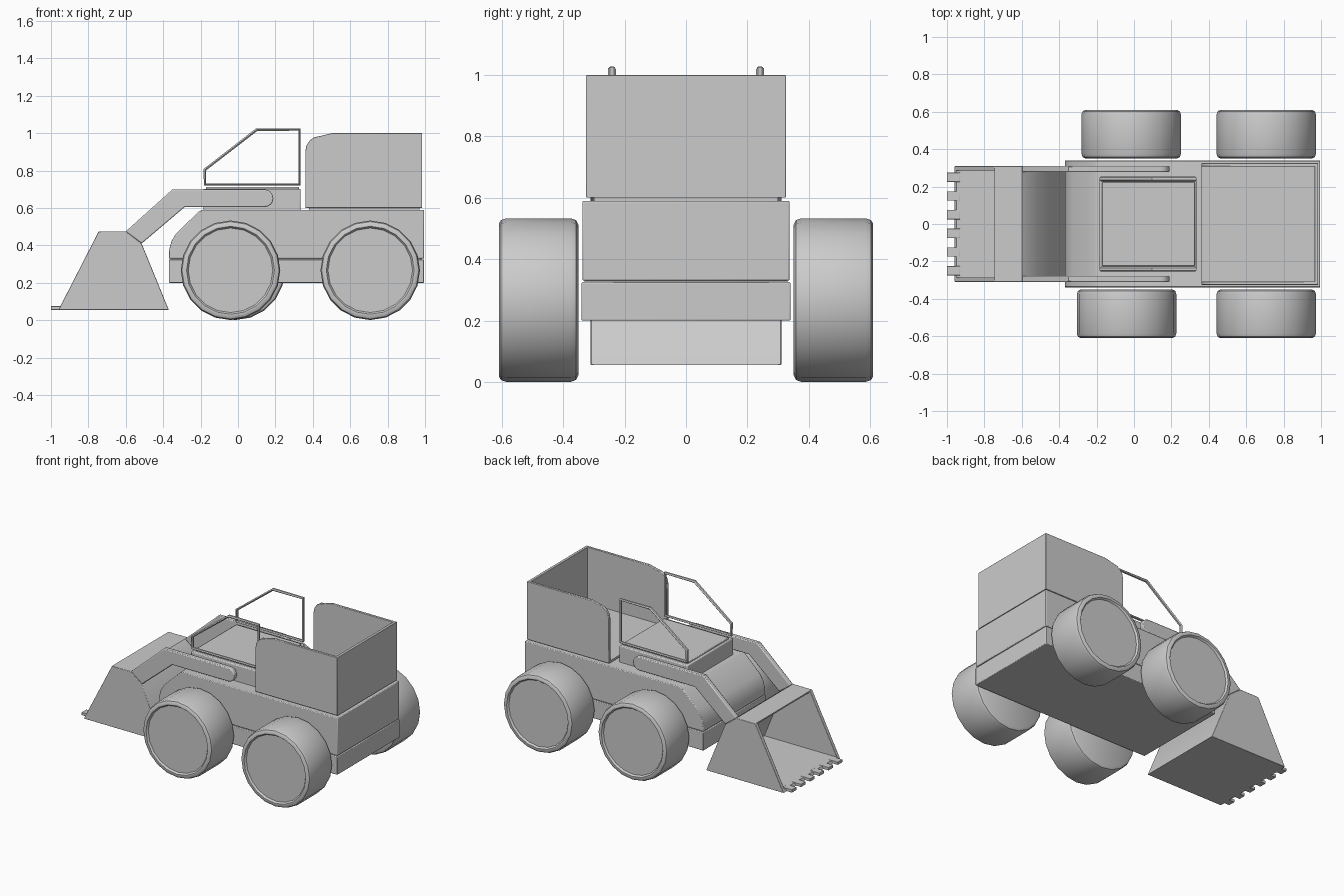
import bpy, bmesh, math
from mathutils import Matrix

if "Cube" in bpy.data.objects:
    bpy.data.objects.remove(bpy.data.objects["Cube"], do_unlink=True)

grey = bpy.data.materials.new("plain grey")
grey.use_nodes = True
grey.diffuse_color = (0.6, 0.6, 0.6, 1)
grey.node_tree.nodes["Principled BSDF"].inputs["Base Color"].default_value = (0.6, 0.6, 0.6, 1)


def finish(obj, bevel=0.0, angle=35):
    """Apply colour, softened edges and shading."""
    if not obj.data.materials:
        obj.data.materials.append(grey)
    if bevel:
        mod = obj.modifiers.new("edge", "BEVEL")
        mod.width = bevel
        mod.segments = 2
        mod.limit_method = "ANGLE"
        mod.angle_limit = math.radians(50)
    bpy.ops.object.select_all(action="DESELECT")
    obj.select_set(True)
    bpy.context.view_layer.objects.active = obj
    bpy.ops.object.shade_smooth_by_angle(angle=math.radians(angle))
    return obj


def add_mesh(name, bm):
    bmesh.ops.recalc_face_normals(bm, faces=bm.faces)
    mesh = bpy.data.meshes.new(name)
    bm.to_mesh(mesh)
    bm.free()
    obj = bpy.data.objects.new(name, mesh)
    bpy.context.collection.objects.link(obj)
    return obj


def prism(name, outline, y0, y1, bevel=0.004):
    """Extrude a side outline (x, z) across the width."""
    bm = bmesh.new()
    face = bm.faces.new([bm.verts.new((x, y0, z)) for x, z in outline])
    new = bmesh.ops.extrude_face_region(bm, geom=[face])["geom"]
    verts = [v for v in new if isinstance(v, bmesh.types.BMVert)]
    bmesh.ops.translate(bm, verts=verts, vec=(0, y1 - y0, 0))
    return finish(add_mesh(name, bm), bevel)


def block(name, x0, x1, y0, y1, z0, z1, bevel=0.003):
    return prism(name, [(x0, z0), (x1, z0), (x1, z1), (x0, z1)], y0, y1, bevel)


def arc(cx, cz, r, start, end, steps):
    angles = [math.radians(start + (end - start) * i / steps) for i in range(steps + 1)]
    return [(cx + r * math.cos(a), cz + r * math.sin(a)) for a in angles]


def wheel(name, x, side):
    """Spin a tyre section, with a recessed hub disc on the outer face."""
    section = [(0, 0.35), (0.245, 0.35), (0.260, 0.358), (0.266, 0.375),
               (0.266, 0.585), (0.260, 0.602), (0.248, 0.609), (0.235, 0.609),
               (0.226, 0.597), (0, 0.597)]
    bm = bmesh.new()
    verts = [bm.verts.new((r, y * side, 0)) for r, y in section]
    edges = [bm.edges.new(pair) for pair in zip(verts, verts[1:])]
    bmesh.ops.spin(bm, geom=verts + edges, cent=(0, 0, 0), axis=(0, 1, 0),
                   angle=math.tau, steps=20, use_duplicate=False)
    bmesh.ops.remove_doubles(bm, verts=bm.verts, dist=0.0005)
    bmesh.ops.transform(bm, matrix=Matrix.Translation((x, 0, 0.267)), verts=bm.verts)
    finish(add_mesh(name, bm), angle=40)


# Chassis and body
block("lower_chassis", -0.37, 0.995, -0.34, 0.34, 0.2, 0.325, 0.004)
block("chassis_seam", -0.36, 0.985, -0.33, 0.33, 0.31, 0.34, 0)
hood = [(0.995, 0.33), (0.995, 0.59), (-0.19, 0.59), (-0.21, 0.581),
        (-0.33, 0.465), (-0.355, 0.425), (-0.37, 0.37), (-0.37, 0.33)]
prism("upper_body", hood, -0.337, 0.337, 0.005)

# Cab base
block("cab_base", -0.185, 0.335, -0.25, 0.25, 0.58, 0.702, 0.006)
block("cab_panel", -0.17, 0.325, -0.225, 0.225, 0.69, 0.712, 0.004)

# Rear bin, open at the front and top
block("bin_mount", 0.38, 0.97, -0.3, 0.3, 0.58, 0.61, 0)
block("bin_floor", 0.36, 0.985, -0.32, 0.32, 0.6, 0.615, 0)
block("bin_back", 0.965, 0.985, -0.325, 0.325, 0.6, 1.0, 0.003)
bin_side = [(0.36, 0.6), (0.985, 0.6), (0.985, 1.0), (0.50, 1.0), (0.44, 0.985)]
bin_side += arc(0.44, 0.905, 0.08, 90, 180, 4)[1:]

# Loader outlines
bucket_side = [(-0.96, 0.055), (-0.37, 0.055), (-0.515, 0.41),
               (-0.6, 0.475), (-0.745, 0.475)]
arm = [(-0.515, 0.41), (-0.285, 0.605)]
arm += arc(0.142, 0.652, 0.047, -90, 90, 8)
arm += [(-0.35, 0.7), (-0.6, 0.475)]
frame_path = [(-0.177, 0.725), (-0.177, 0.805), (0.1, 1.019),
              (0.328, 1.019), (0.328, 0.725)]

for side, word in ((1, "left"), (-1, "right")):
    prism(word + "_bin_side", bin_side, 0.307 * side, 0.325 * side, 0.003)
    prism(word + "_bucket_side", bucket_side, 0.285 * side, 0.31 * side, 0.003)
    prism(word + "_loader_arm", arm, 0.277 * side, 0.311 * side, 0.006)

    # Cab side frame
    curve = bpy.data.curves.new(word + "_cab_frame", "CURVE")
    curve.dimensions = "3D"
    curve.bevel_depth = 0.009
    curve.bevel_resolution = 1
    spline = curve.splines.new("POLY")
    spline.points.add(len(frame_path) - 1)
    for point, (x, z) in zip(spline.points, frame_path):
        point.co = (x, 0, z, 1)
    spline.use_cyclic_u = True
    frame = bpy.data.objects.new(word + "_cab_frame", curve)
    bpy.context.collection.objects.link(frame)
    frame.location.y = 0.241 * side
    frame.scale.y = 1.4
    bpy.ops.object.select_all(action="DESELECT")
    frame.select_set(True)
    bpy.context.view_layer.objects.active = frame
    bpy.ops.object.convert(target="MESH")
    finish(bpy.context.object)

    # Wheels
    wheel(word + "_front_wheel", -0.015 if side > 0 else -0.04, side)
    wheel(word + "_rear_wheel", 0.707, side)

# Bucket shell, open towards the digging edge
shell = bucket_side + [(-0.735, 0.457), (-0.607, 0.457), (-0.531, 0.398),
                       (-0.398, 0.073), (-0.95, 0.073)]
prism("bucket_shell", shell, -0.3, 0.3, 0)

# Digging teeth
for i in range(6):
    y = -0.25 + i * 0.1
    block("bucket_tooth_%d" % (i + 1), -1.0, -0.93, y - 0.025, y + 0.025, 0.055, 0.075, 0.002)
